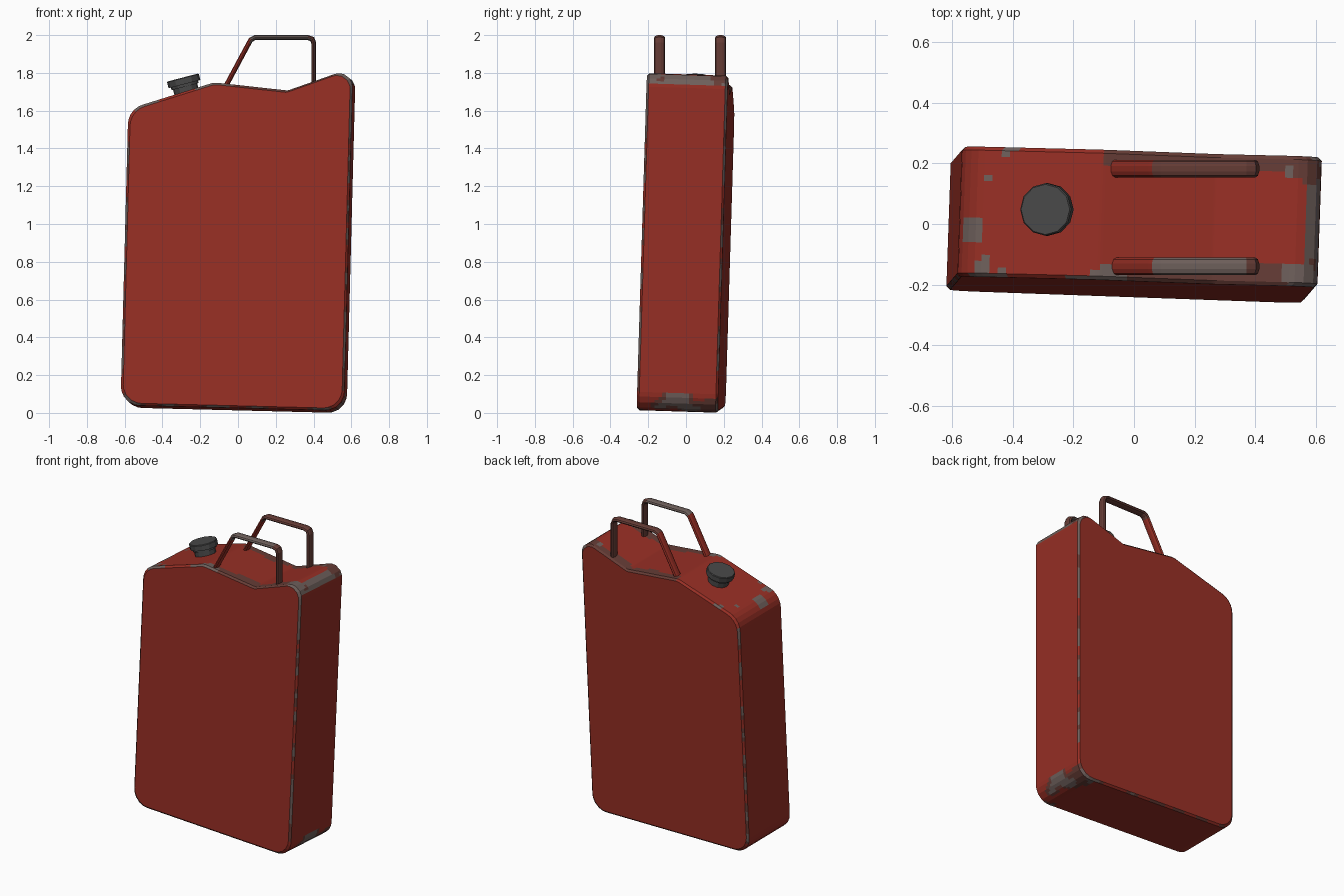
import bpy, bmesh, math
from mathutils import Vector, Matrix, noise

if "Cube" in bpy.data.objects:
    bpy.data.objects.remove(bpy.data.objects["Cube"])


def material(name, rgb):
    m = bpy.data.materials.new(name)
    m.diffuse_color = (*rgb, 1)
    m.use_nodes = True
    m.node_tree.nodes["Principled BSDF"].inputs["Base Color"].default_value = m.diffuse_color
    return m


RED = material("red paint", (0.31, 0.028, 0.018))
BROWN = material("worn brown", (0.13, 0.045, 0.036))
GREY = material("bare metal grey", (0.155, 0.115, 0.105))
DARK = material("dark cap grey", (0.065, 0.065, 0.065))


def finish(name, bm, mats):
    bmesh.ops.recalc_face_normals(bm, faces=bm.faces)
    me = bpy.data.meshes.new(name)
    bm.to_mesh(me)
    bm.free()
    for m in mats:
        me.materials.append(m)
    ob = bpy.data.objects.new(name, me)
    bpy.context.collection.objects.link(ob)
    return ob


def loft(bm, rings):
    vs = [[bm.verts.new(p) for p in r] for r in rings]
    n = len(vs[0])
    for a, b in zip(vs, vs[1:]):
        for i in range(n):
            j = (i + 1) % n
            bm.faces.new((a[i], a[j], b[j], b[i]))
    bm.faces.new(vs[0])
    bm.faces.new(vs[-1][::-1])


def rounded(corners, seg=5):
    """Replace each (x, z, radius) corner by a tangent curve."""
    out = []
    for i, (x, z, r) in enumerate(corners):
        p = Vector((x, z))
        a = Vector(corners[i - 1][:2]) - p
        b = Vector(corners[(i + 1) % len(corners)][:2]) - p
        half = a.angle(b) / 2
        t = r / math.tan(half)
        a.normalize()
        b.normalize()
        c = p + (a + b).normalized() * (r / math.sin(half))
        s, e = p + a * t - c, p + b * t - c
        for k in range(seg + 1):
            out.append(c + s.lerp(e, k / seg).normalized() * r)
    return out


def resample(pts, step):
    out = []
    for i, p in enumerate(pts):
        q = pts[(i + 1) % len(pts)]
        n = max(1, math.ceil((q - p).length / step))
        out += [p.lerp(q, k / n) for k in range(n)]
    return out


# Can body: side profile lofted through the depth with a thin edge chamfer
W, D, CH = 0.592, 0.215, 0.012
profile = resample(rounded([
    (-W, 0.02, 0.10), (W, 0.02, 0.10), (W, 1.838, 0.07),
    (0.25, 1.708, 0.05), (-0.141, 1.741, 0.10), (-W, 1.588, 0.11)]), 0.03)


def ring(y, d):
    return [(p.x * (1 - d / W), y, 0.9 + (p.y - 0.9) * (1 - d / 0.9)) for p in profile]


N = 20
inner = D - CH
rings = [ring(-D, CH)] + [ring(-inner + 2 * inner * k / N, 0) for k in range(N + 1)] + [ring(D, CH)]
bm = bmesh.new()
loft(bm, rings)
bmesh.ops.recalc_face_normals(bm, faces=bm.faces)
bm.normal_update()


# Worn paint: patches near the top edges, the corners and the chamfers
def wear(f):
    c, n = f.calc_center_median(), f.normal
    if len(f.verts) > 4:
        return 0
    v = noise.noise(c * 9)
    edge = D - abs(c.y) + 0.03 * v
    if c.z > 1.45 and (n.z > 0.2 or abs(n.y) > 0.4):
        if c.x > 0.48 and (edge < 0.075 or c.x > 0.55):
            return 2 if v > -0.25 else 1
        if -0.13 < c.x < 0.5 and edge < 0.055:
            return 2 if c.y < 0 and v > 0.2 else 1
        if c.x < -0.48 and v > 0.12 and n.z > 0.5:
            return 2
        if c.x < -0.13 and edge < 0.03:
            return 2 if v > 0.1 else 0
    if c.x > 0.47 and c.z < 0.12:
        return 2 if v > 0.12 else 1 if v > -0.1 else 0
    if abs(c.y) > inner:
        return 2 if v > 0.15 else 1 if v > -0.1 else 0
    return 0


for f in bm.faces:
    f.material_index = wear(f)
body = finish("can_body", bm, [RED, BROWN, GREY])
# The can leans slightly, as if set down crooked
lean = (Matrix.Translation((-0.024, -0.027, 0.0))
        @ Matrix.Rotation(math.radians(-1.75), 4, 'X')
        @ Matrix.Rotation(math.radians(1.5), 4, 'Y')
        @ Matrix.Rotation(math.radians(-2.0), 4, 'Z'))
body.data.transform(lean)


# Handles: flat oval strap swept along a bent path
PATH = [Vector(p) for p in ((-0.075, 1.71), (0.058, 1.958), (0.068, 1.975), (0.09, 1.987),
                            (0.37, 1.987), (0.393, 1.979), (0.401, 1.958), (0.401, 1.68))]


def handle(name, y0, top_mat):
    bm = bmesh.new()
    rings = []
    for i, p in enumerate(PATH):
        t1 = (p - PATH[max(i - 1, 0)]).normalized() if i else (PATH[1] - p).normalized()
        t2 = (PATH[i + 1] - p).normalized() if i < len(PATH) - 1 else t1
        t = (t1 + t2).normalized()
        nrm = Vector((-t.y, t.x)) / max(0.5, t.dot(t1))
        r = []
        for k in range(10):
            a = math.tau * k / 10
            q = p + nrm * 0.0135 * math.sin(a)
            r.append((q.x, y0 + 0.029 * math.cos(a), q.y))
        rings.append(r)
    loft(bm, rings)
    for f in bm.faces:
        x = f.calc_center_median().x
        f.material_index = 0 if x < 0.06 else top_mat if x < 0.38 else 1
    finish(name, bm, [RED, BROWN, GREY])


handle("front_handle", -0.14, 2)
handle("back_handle", 0.183, 1)

# Filler cap: neck, lower ring and lid on the sloped shoulder
bm = bmesh.new()
sections = [(-0.09, 0.066), (-0.032, 0.066), (-0.032, 0.074), (-0.018, 0.074),
            (-0.018, 0.087), (0.014, 0.087), (0.018, 0.083)]
loft(bm, [[(r * math.cos(math.tau * k / 12), r * math.sin(math.tau * k / 12), z)
           for k in range(12)] for z, r in sections])
cap = finish("filler_cap", bm, [DARK])
cap.data.transform(Matrix.Translation((-0.288, 0.048, 1.758)) @ Matrix.Rotation(-0.255, 4, 'Y'))
